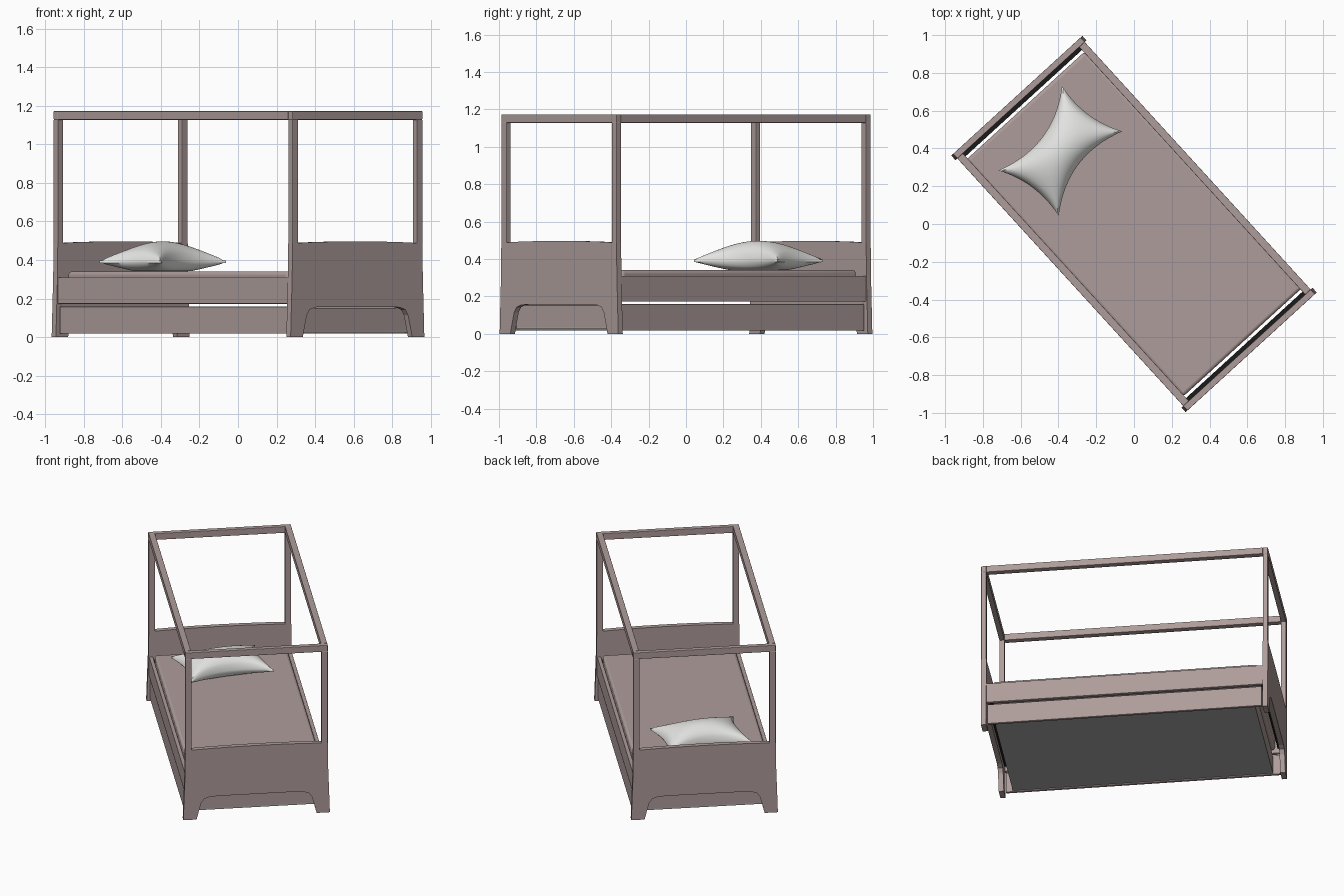
import bpy, bmesh, math
from mathutils import Matrix

if "Cube" in bpy.data.objects:
    bpy.data.objects.remove(bpy.data.objects["Cube"])

ROT = Matrix.Rotation(math.radians(-47.6), 4, 'Z')   # whole bed is turned on the floor


def material(name, rgb):
    m = bpy.data.materials.new(name)
    m.diffuse_color = (*rgb, 1)
    m.use_nodes = True
    m.node_tree.nodes["Principled BSDF"].inputs["Base Color"].default_value = m.diffuse_color
    return m


MAUVE = material("mauve paint", (0.42, 0.335, 0.325))
WHITE = material("white linen", (0.78, 0.78, 0.76))
GREY = material("grey base", (0.40, 0.40, 0.39))
BLACK = material("black bracket", (0.01, 0.01, 0.01))


def finish(bm, name, mat, matrix=ROT, bevel=0.0, segments=2):
    bmesh.ops.recalc_face_normals(bm, faces=bm.faces)
    me = bpy.data.meshes.new(name)
    bm.to_mesh(me)
    bm.free()
    ob = bpy.data.objects.new(name, me)
    bpy.context.collection.objects.link(ob)
    ob.matrix_world = matrix
    me.materials.append(mat)
    if bevel:
        b = ob.modifiers.new("bevel", 'BEVEL')
        b.width, b.segments = bevel, segments
    return ob


def box(name, u, v, z, mat=MAUVE, bevel=0.0, segments=2):
    """Box from (min, max) ranges: u along the bed, v across it."""
    bm = bmesh.new()
    bmesh.ops.create_cube(bm, size=1)
    for p in bm.verts:
        p.co = [lo + (c + 0.5) * (hi - lo) for c, (lo, hi) in zip(p.co, (u, v, z))]
    return finish(bm, name, mat, bevel=bevel, segments=segments)


def span(s, a, b):
    return tuple(sorted((s * a, s * b)))


# head and foot boards: crowned top, flared feet, arched cut-out
half = [(0.25, 0.157), (0.30, 0.154), (0.335, 0.143), (0.355, 0.115), (0.37, 0.06), (0.385, 0),
        (0.47, 0), (0.466, 0.12), (0.459, 0.32), (0.457, 0.487), (0.30, 0.493), (0.15, 0.496)]
outline = half + [(0, 0.497)] + [(-v, z) for v, z in reversed(half)]
for s, end in ((-1, "head"), (1, "foot")):
    bm = bmesh.new()
    face = bm.faces.new([bm.verts.new((s * 0.887, v, z)) for v, z in outline])
    ext = bmesh.ops.extrude_face_region(bm, geom=[face])
    for g in ext["geom"]:
        if isinstance(g, bmesh.types.BMVert):
            g.co.x = s * 0.92
    finish(bm, end + "_board", MAUVE)
    # canopy posts and end rail
    for t, side in ((-1, "left"), (1, "right")):
        box(f"{end}_{side}_post", span(s, 0.887, 0.92), span(t, 0.417, 0.457), (0.48, 1.13), bevel=0.003)
    box(end + "_canopy_rail", span(s, 0.887, 0.92), (-0.457, 0.457), (1.128, 1.173), bevel=0.003)
    # bracket behind each board, drawer end
    box(end + "_bracket", span(s, 0.866, 0.887), (-0.42, 0.42), (0.20, 0.29), BLACK)
    box(end + "_drawer_end", span(s, 0.82, 0.835), (-0.435, 0.435), (0.03, 0.15))

# long sides: canopy rail, side board, drawer front
for t, side in ((-1, "left"), (1, "right")):
    box(side + "_canopy_rail", (-0.887, 0.887), span(t, 0.417, 0.457), (1.128, 1.173), bevel=0.003)
    box(side + "_side_board", (-0.89, 0.89), span(t, 0.43, 0.455), (0.172, 0.31), bevel=0.004)
    box(side + "_drawer_front", (-0.88, 0.88), span(t, 0.43, 0.45), (0.018, 0.158), bevel=0.003)

# drawer bottom and mattress
box("drawer_bottom", (-0.835, 0.835), (-0.43, 0.43), (0.025, 0.037), GREY)
mattress = box("mattress", (-0.85, 0.85), (-0.425, 0.425), (0.185, 0.341), bevel=0.018, segments=4)

# pillow: pinched cushion with raised corners
N = 28
bm = bmesh.new()


def pillow_point(i, j, up):
    s, t = 2 * i / N - 1, 2 * j / N - 1
    x = 0.28 * s * (1 - 0.13 * (1 - t * t))
    y = 0.2 * t * (1 - 0.40 * (1 - s * s))
    puff = max(0, (1 - s * s) * (1 - t * t)) ** 0.5
    z = 0.391 + (0.006 + 0.1 * puff if up else -0.006 - 0.043 * min(1, 1.4 * puff))
    return x, y, z


layers = []
for up in (True, False):
    g = [[bm.verts.new(pillow_point(i, j, up)) for j in range(N + 1)] for i in range(N + 1)]
    for i in range(N):
        for j in range(N):
            bm.faces.new((g[i][j], g[i + 1][j], g[i + 1][j + 1], g[i][j + 1]))
    layers.append([g[i][0] for i in range(N)] + [g[N][j] for j in range(N)]
                  + [g[i][N] for i in range(N, 0, -1)] + [g[0][j] for j in range(N, 0, -1)])
a, b = layers
for k in range(len(a)):
    n = (k + 1) % len(a)
    bm.faces.new((a[k], b[k], b[n], a[n]))
pillow = finish(bm, "pillow", WHITE,
                Matrix.Translation((-0.39, 0.387, 0)) @ Matrix.Rotation(math.radians(53), 4, 'Z'))

# smooth shading on the soft parts
bpy.ops.object.select_all(action='DESELECT')
for ob in (pillow, mattress):
    ob.select_set(True)
bpy.context.view_layer.objects.active = pillow
bpy.ops.object.shade_smooth_by_angle(angle=math.radians(40))
